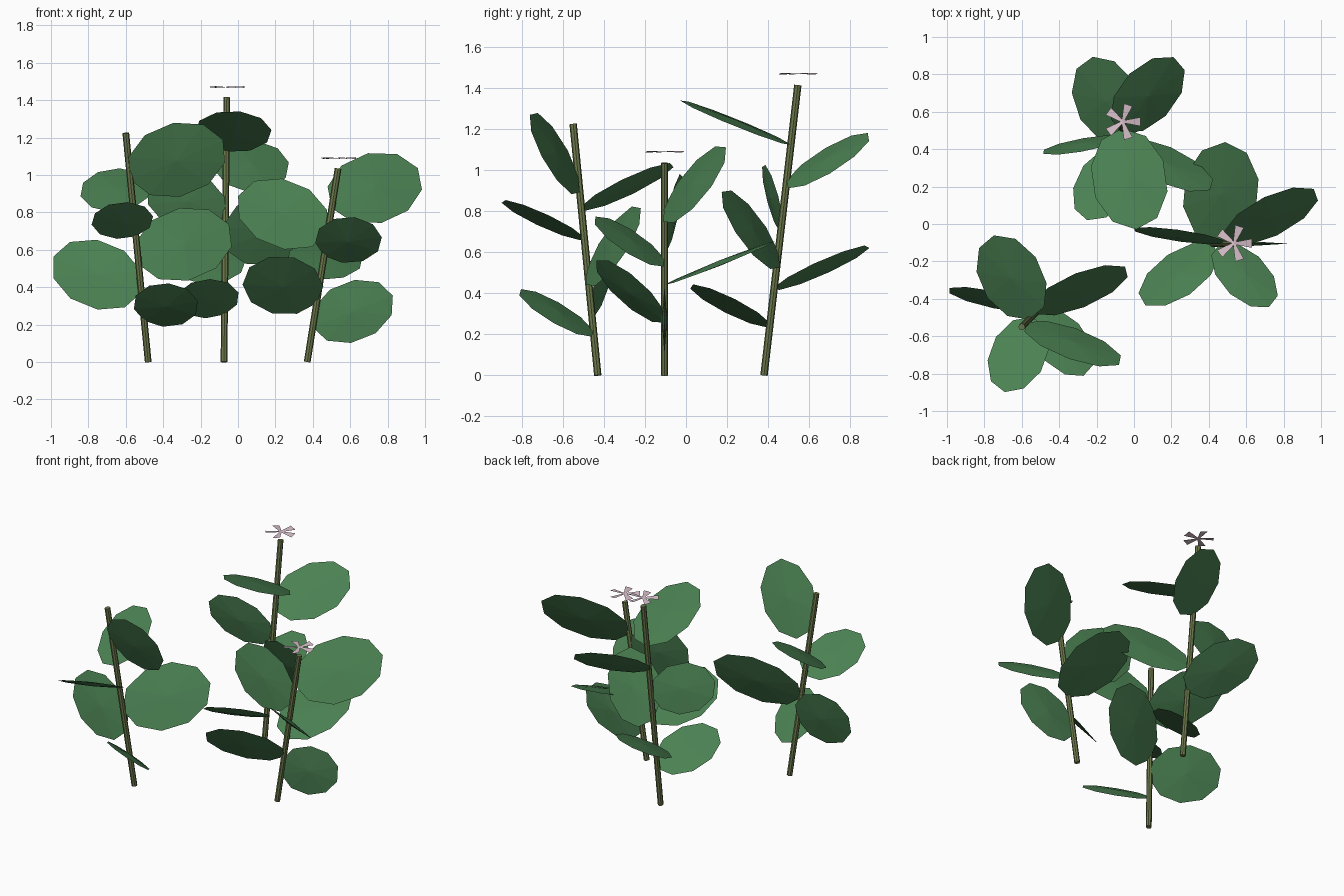
import bpy, bmesh, math
from mathutils import Vector, Matrix

if "Cube" in bpy.data.objects:
    bpy.data.objects.remove(bpy.data.objects["Cube"])

def material(name, rgb):
    m = bpy.data.materials.new(name)
    m.diffuse_color = (*rgb, 1)
    m.use_nodes = True
    m.node_tree.nodes["Principled BSDF"].inputs["Base Color"].default_value = m.diffuse_color
    return m

LEAF = material("leaf_green", (0.07, 0.22, 0.085))
STEM = material("stem_green", (0.15, 0.19, 0.07))
PETAL = material("petal_pink", (0.69, 0.52, 0.59))
Z = Vector((0, 0, 1))

def add_object(name, bm, mat, matrix=Matrix()):
    bmesh.ops.recalc_face_normals(bm, faces=bm.faces)
    me = bpy.data.meshes.new(name)
    bm.to_mesh(me)
    bm.free()
    me.materials.append(mat)
    ob = bpy.data.objects.new(name, me)
    ob.matrix_world = matrix
    bpy.context.collection.objects.link(ob)

# stem: thin straight rod between two points
def stem(name, a, b, r=0.018):
    d = b - a
    bm = bmesh.new()
    bmesh.ops.create_cone(bm, cap_ends=True, segments=8, radius1=r, radius2=r, depth=d.length)
    rot = Z.rotation_difference(d).to_matrix().to_4x4()
    add_object(name, bm, STEM, Matrix.Translation((a + b) / 2) @ rot)

# leaf: thin faceted oval growing from its base along a direction
def leaf(name, base, direction, half_len, sides=10, thick=0.013):
    bm = bmesh.new()
    rim = []
    for k in range(sides):
        t = 2 * math.pi * k / sides
        rim.append(bm.verts.new((0.7 * half_len * math.sin(t), 0,
                                 half_len * (1 - math.cos(t)))))
    for s in (-1, 1):
        mid = bm.verts.new((0, s * thick, half_len))
        for k in range(sides):
            bm.faces.new((rim[k], rim[(k + 1) % sides], mid))
    rot = Z.rotation_difference(direction).to_matrix().to_4x4()
    add_object(name, bm, LEAF, Matrix.Translation(base) @ rot)

# flower: five wedge petals, each slightly twisted
def flower(name, centre):
    bm = bmesh.new()
    for k in range(5):
        rot = Matrix.Rotation(2 * math.pi * k / 5, 3, 'Z')
        pts = [(0.0, -0.006, 0), (0.095, -0.024, -0.004), (0.095, 0.024, 0.005), (0.0, 0.006, 0)]
        bm.faces.new([bm.verts.new(centre + rot @ Vector(p)) for p in pts])
    add_object(name, bm, PETAL)

# plants: stem base, stem top, has flower
plants = [
    ("right", (0.37, -0.105, 0), (0.535, -0.105, 1.035), True),
    ("left", (-0.48, -0.43, 0), (-0.60, -0.55, 1.225), False),
    ("back", (-0.075, 0.38, 0), (-0.06, 0.545, 1.415), True),
]
GOLDEN = math.radians(137.5)
ELEV = math.radians(21.5)
for p, (side, a, b, bloom) in enumerate(plants):
    a, b = Vector(a), Vector(b)
    stem(side + "_stem", a, b)
    # six leaves spiral up each stem
    for i in range(6):
        az = -(p + i * GOLDEN)
        d = Vector((math.cos(az) * math.cos(ELEV), math.sin(az) * math.cos(ELEV), math.sin(ELEV)))
        leaf(f"{side}_leaf_{i + 1}", a.lerp(b, 0.18 + 0.123 * i), d, (0.23, 0.262, 0.293)[i % 3])
    if bloom:
        flower(side + "_flower", b + Vector((0, 0.002, 0.055)))
